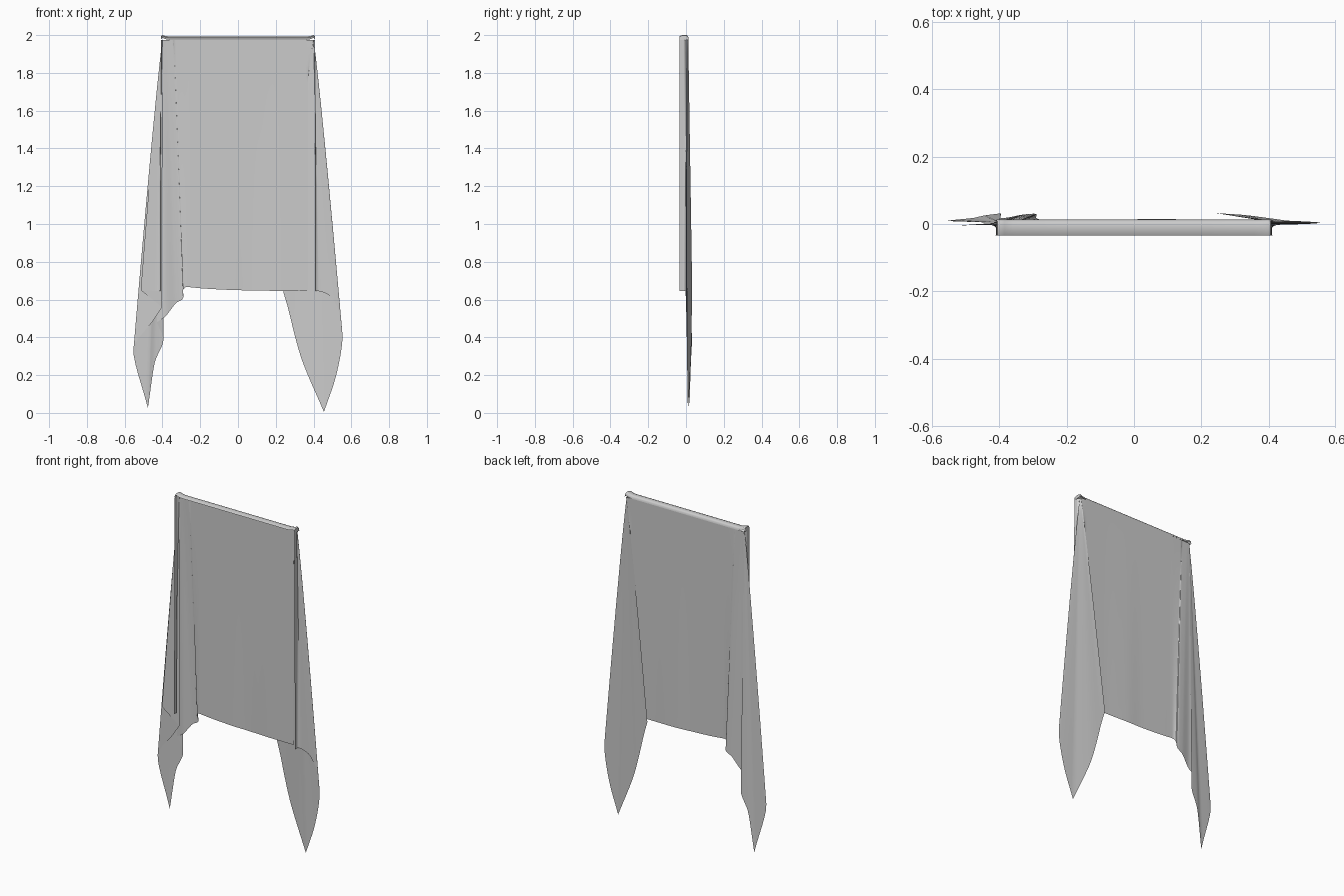
import bpy, bmesh
from mathutils import Vector

if "Cube" in bpy.data.objects:
    bpy.data.objects.remove(bpy.data.objects["Cube"])

STEPS, ROWS = 6, 40
HEM, TOP, BACK, FRONT = .65, 1.975, .013, -.034

# Hem of each corner flap, from the side wall round to the panel
LEFT_HEM = [(-.425, -.003, .645), (-.515, -.004, .65), (-.402, .004, .56),
            (-.455, .006, .48), (-.553, .009, .34), (-.477, .018, .025),
            (-.44, .026, .27), (-.395, .031, .385), (-.43, .02, .48),
            (-.385, .018, .51), (-.33, .028, .58), (-.292, .03, .605),
            (-.291, .018, .65)]
RIGHT_HEM = [(.425, -.003, .645), (.48, -.001, .625), (.53, .001, .55),
             (.553, .004, .4), (.52, .007, .2), (.455, .01, .005),
             (.335, .026, .29), (.265, .031, .555), (.24, .033, .64)]


def spline(pts):
    """Smooth curve through the points, broken where it turns sharply."""
    n = len(pts)
    tangent = []
    for i in range(n):
        if 0 < i < n - 1:
            a, b = pts[i] - pts[i - 1], pts[i + 1] - pts[i]
            smooth = a.normalized().dot(b.normalized()) > .3
            m = min(a.length, b.length)
            tangent.append((a.normalized() + b.normalized()) * m * .5 if smooth else None)
        else:
            tangent.append(None)
    out = []
    for i in range(n - 1):
        a, b = pts[i], pts[i + 1]
        ma = tangent[i] if tangent[i] is not None else b - a
        mb = tangent[i + 1] if tangent[i + 1] is not None else b - a
        for s in range(STEPS):
            t = s / STEPS
            out.append(a * (2*t**3 - 3*t*t + 1) + ma * (t**3 - 2*t*t + t)
                       + b * (3*t*t - 2*t**3) + mb * (t**3 - t*t))
    return out + [pts[-1]]


def polyline(pts):
    out = [a.lerp(b, s / STEPS) for a, b in zip(pts, pts[1:]) for s in range(STEPS)]
    return out + [pts[-1]]


def sheet(name, grid):
    """Smooth-shaded surface through a grid of points."""
    bm = bmesh.new()
    vs = [[bm.verts.new(p) for p in row] for row in grid]
    for r in range(len(vs) - 1):
        for c in range(len(vs[0]) - 1):
            bm.faces.new((vs[r][c], vs[r][c+1], vs[r+1][c+1], vs[r+1][c]))
    bmesh.ops.recalc_face_normals(bm, faces=bm.faces)
    me = bpy.data.meshes.new(name)
    bm.to_mesh(me)
    bm.free()
    ob = bpy.data.objects.new(name, me)
    bpy.context.collection.objects.link(ob)
    bpy.context.view_layer.objects.active = ob
    ob.select_set(True)
    bpy.ops.object.shade_smooth_by_angle(angle=1.0)
    ob.select_set(False)


def side(hem, s):
    """Fold lines (top, hem) for one side wall and its corner flap."""
    lines = [(Vector((s * .408, y, TOP)), Vector((s * .411, y, .645)))
             for y in (FRONT, -.01)]
    for i, p in enumerate(hem):
        # flap folds fan out from the corner
        x = max(p[0] - .05, -.4) if s < 0 else .4
        lines.append((Vector((x, .012 * i / (len(hem) - 1), TOP)), Vector(p)))
    return lines


# Flat panel between the flaps, its hem slightly raised on the left
panel = []
for i in range(9):
    x = -.275 + .645 * i / 8
    bulge = .004 * max(0, 1 - abs(x - .07) / .12)
    panel.append((Vector((x, BACK, TOP)),
                  Vector((x, .012 + bulge, HEM - .004 + .02 * (1 - i / 8) ** 3))))

# Hanging cloth
folds = side(LEFT_HEM, -1) + panel + side(RIGHT_HEM, 1)[::-1]
tops = polyline([f[0] for f in folds])
hems = spline([f[1] for f in folds])
grid = []
for r in range(ROWS + 1):
    t = r / ROWS
    row = []
    for a, b in zip(tops, hems):
        p = a.lerp(b, t)
        p.x = a.x + (b.x - a.x) * t ** .9
        row.append(p)
    grid.append(row)
sheet("hanging_cloth", grid)

# Cloth over the top edge, rounded to the back, with raised corners
profile = [(FRONT, 1.985), (-.02, 1.992), (-.004, 1.992), (.006, 1.99),
           (.011, 1.984), (BACK, TOP)]
half = [.2, .36, .385, .398, .406, .409]
xs = [-x for x in reversed(half)] + [0] + half
top = []
for y, z in profile:
    row = []
    for x in xs:
        ear = .01 * max(0, 1 - abs(abs(x) - .398) / .02)
        row.append((x, y, TOP if abs(x) > .408 else min(2.0, z + ear)))
    top.append(row)
sheet("top_fold", top)
